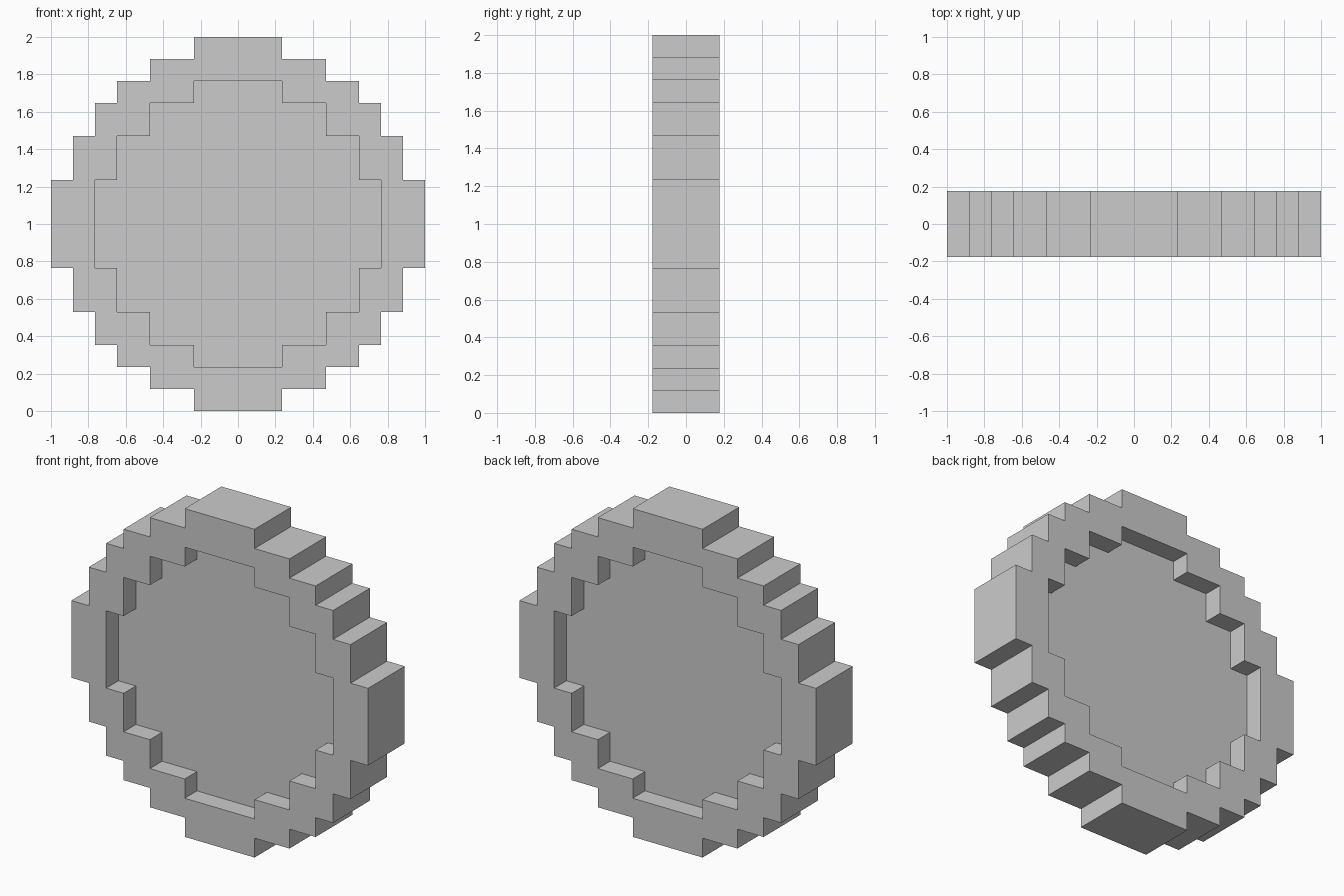
import bpy
import bmesh

if "Cube" in bpy.data.objects:
    bpy.data.objects.remove(bpy.data.objects["Cube"])

U = 2 / 17  # block size: the disc is 17 blocks across


def stepped_loop(corners):
    """Mirror the outer corners of one quarter into a full stepped outline."""
    quarter = []
    for i, (x, z) in enumerate(corners):
        quarter.append((x, z))
        if i + 1 < len(corners):
            quarter.append((x, corners[i + 1][1]))
    right = quarter + [(x, -z) for x, z in reversed(quarter)]
    return right + [(-x, z) for x, z in reversed(right)]


def slab(name, loops, half_depth):
    """Fill the outlines (later loops are holes) and extrude along y."""
    bm = bmesh.new()
    edges = []
    for loop in loops:
        vs = [bm.verts.new((x * U, -half_depth * U, 1 + z * U)) for x, z in loop]
        edges += [bm.edges.new((vs[i - 1], vs[i])) for i in range(len(vs))]
    if len(loops) == 1:
        bm.faces.new(vs)
    else:
        bmesh.ops.triangle_fill(bm, edges=edges, use_beauty=True, normal=(0, -1, 0))
    geom = bmesh.ops.extrude_face_region(bm, geom=bm.faces[:], use_keep_orig=True)["geom"]
    moved = [g for g in geom if isinstance(g, bmesh.types.BMVert)]
    bmesh.ops.translate(bm, verts=moved, vec=(0, 2 * half_depth * U, 0))
    bmesh.ops.recalc_face_normals(bm, faces=bm.faces[:])
    mesh = bpy.data.meshes.new(name)
    bm.to_mesh(mesh)
    bm.free()
    obj = bpy.data.objects.new(name, mesh)
    bpy.context.collection.objects.link(obj)
    return obj


outer = stepped_loop([(2, 8.5), (4, 7.5), (5.5, 6.5), (6.5, 5.5), (7.5, 4), (8.5, 2)])
inner = stepped_loop([(2, 6.5), (4, 5.5), (5.5, 4), (6.5, 2)])

# Raised stepped rim
slab("rim", [outer, inner], 1.5)

# Centre panel, recessed one block on both sides
slab("centre_panel", [inner], 0.5)
